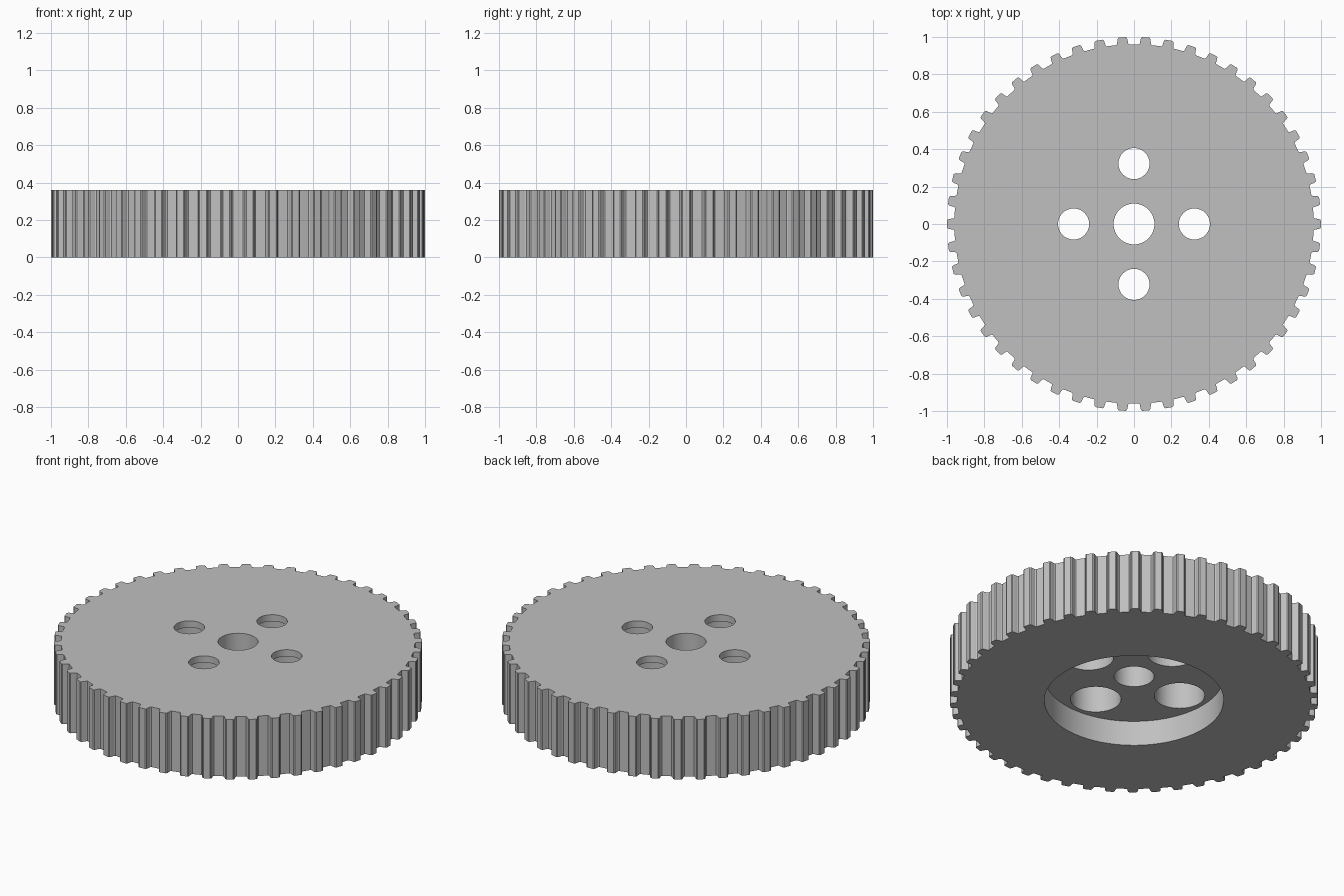
import bpy
import bmesh
import math

cube = bpy.data.objects.get("Cube")
if cube:
    bpy.data.objects.remove(cube, do_unlink=True)

TEETH = 50
HEIGHT = 0.36
RECESS = 0.15      # depth of the hub recess underneath
LEDGE = 0.32       # height where the bolt holes narrow
BOLT_RING = 0.323

grey = bpy.data.materials.new("plain grey")
grey.use_nodes = True
colour = (0.53, 0.53, 0.53, 1)
grey.diffuse_color = colour
grey.node_tree.nodes["Principled BSDF"].inputs["Base Color"].default_value = colour


def make_object(name, bm):
    mesh = bpy.data.meshes.new(name)
    bmesh.ops.recalc_face_normals(bm, faces=bm.faces)
    bm.to_mesh(mesh)
    bm.free()
    obj = bpy.data.objects.new(name, mesh)
    bpy.context.collection.objects.link(obj)
    mesh.materials.append(grey)
    return obj


def prism(name, outline, bottom, top):
    bm = bmesh.new()
    face = bm.faces.new([bm.verts.new((x, y, bottom)) for x, y in outline])
    walls = bmesh.ops.extrude_face_region(bm, geom=[face])["geom"]
    verts = [v for v in walls if isinstance(v, bmesh.types.BMVert)]
    bmesh.ops.translate(bm, verts=verts, vec=(0, 0, top - bottom))
    return make_object(name, bm)


def circle(radius, cx=0, cy=0, sides=64):
    steps = [math.tau * i / sides for i in range(sides)]
    return [(cx + radius * math.cos(a), cy + radius * math.sin(a)) for a in steps]


# Toothed wheel: one tooth as (angle offset, radius), rounded at the tip
half_tooth = [(0.036, 0.961), (0.031, 0.966), (0.027, 0.988), (0.024, 0.996), (0.018, 1.0)]
tooth = [(-a, r) for a, r in half_tooth] + [(a, r) for a, r in reversed(half_tooth)]
outline = []
for i in range(TEETH):
    turn = math.tau * i / TEETH
    outline += [(r * math.cos(turn + a), r * math.sin(turn + a)) for a, r in tooth]
wheel = prism("toothed_wheel", outline, 0, HEIGHT)

# Cutters: hub recess, centre bore and four stepped bolt holes
cutters = [
    prism("hub_recess_cutter", circle(0.487, sides=128), -0.1, RECESS),
    prism("centre_bore_cutter", circle(0.109), -0.2, HEIGHT + 0.1),
]
for i in range(4):
    angle = math.tau * i / 4
    cx, cy = BOLT_RING * math.cos(angle), BOLT_RING * math.sin(angle)
    cutters.append(prism("counterbore_cutter", circle(0.137, cx, cy), RECESS - 0.1, LEDGE))
    cutters.append(prism("bolt_hole_cutter", circle(0.083, cx, cy), RECESS - 0.05, HEIGHT + 0.1))

bpy.ops.object.select_all(action="DESELECT")
bpy.context.view_layer.objects.active = wheel
wheel.select_set(True)
for cutter in cutters:
    cutter.hide_render = True
    cut = wheel.modifiers.new("cut", "BOOLEAN")
    cut.operation = "DIFFERENCE"
    cut.solver = "EXACT"
    cut.object = cutter
    bpy.ops.object.modifier_apply(modifier=cut.name)
    bpy.data.objects.remove(cutter, do_unlink=True)

bpy.ops.object.shade_smooth_by_angle(angle=math.radians(30))
